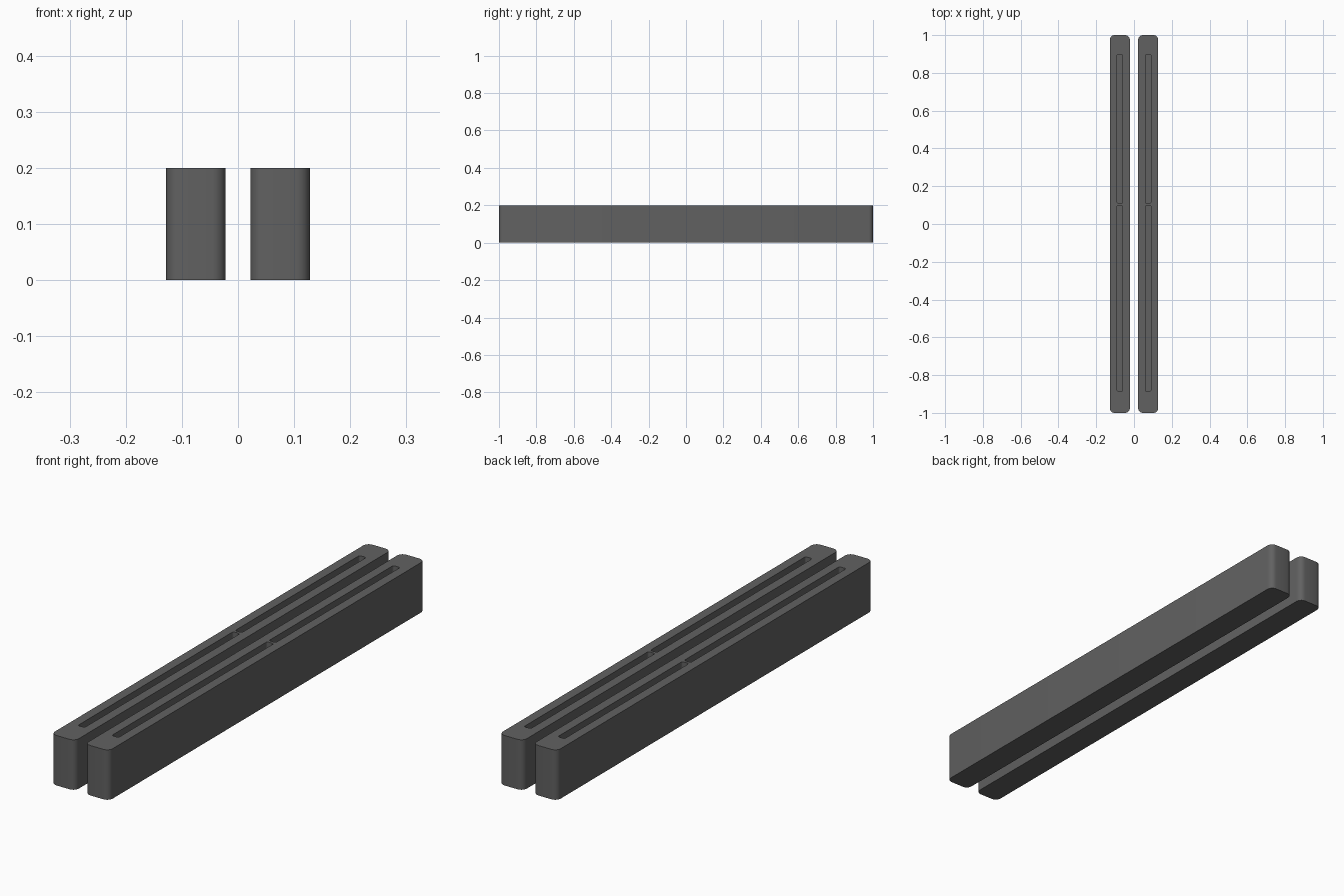
import bpy, bmesh, math

if "Cube" in bpy.data.objects:
    bpy.data.objects.remove(bpy.data.objects["Cube"])

mat = bpy.data.materials.new("dark_grey")
mat.diffuse_color = (0.12, 0.12, 0.12, 1)
mat.use_nodes = True
mat.node_tree.nodes["Principled BSDF"].inputs["Base Color"].default_value = mat.diffuse_color


def rounded_block(name, x0, x1, y0, y1, z0, z1, r, seg):
    """Upright block with rounded vertical edges."""
    corners = [(x1 - r, y1 - r, 0), (x0 + r, y1 - r, 90),
               (x0 + r, y0 + r, 180), (x1 - r, y0 + r, 270)]
    bm = bmesh.new()
    ring = []
    for cx, cy, start in corners:
        for i in range(seg + 1):
            a = math.radians(start + 90 * i / seg)
            ring.append(bm.verts.new((cx + r * math.cos(a), cy + r * math.sin(a), z0)))
    base = bm.faces.new(ring)
    top = bmesh.ops.extrude_face_region(bm, geom=[base])["geom"]
    bmesh.ops.translate(bm, vec=(0, 0, z1 - z0),
                        verts=[g for g in top if isinstance(g, bmesh.types.BMVert)])
    bmesh.ops.recalc_face_normals(bm, faces=bm.faces)
    mesh = bpy.data.meshes.new(name)
    bm.to_mesh(mesh)
    bm.free()
    mesh.materials.append(mat)
    obj = bpy.data.objects.new(name, mesh)
    bpy.context.collection.objects.link(obj)
    return obj


for side, cx in (("left", -0.075), ("right", 0.075)):
    # Long bar with rounded ends
    bar = rounded_block(side + "_bar", cx - 0.053, cx + 0.053, -1, 1, 0, 0.2, 0.024, 5)

    # Two blind slots in the top, split by a thin web
    for label, y0, y1 in (("front", -0.885, 0.098), ("back", 0.11, 0.897)):
        cutter = rounded_block(f"{side}_{label}_slot_cutter", cx - 0.015, cx + 0.015,
                               y0, y1, 0.1, 0.25, 0.007, 4)
        mod = bar.modifiers.new(label + "_slot", "BOOLEAN")
        mod.operation = "DIFFERENCE"
        mod.solver = "EXACT"
        mod.object = cutter
        bpy.context.view_layer.objects.active = bar
        bpy.ops.object.modifier_apply(modifier=mod.name)
        bpy.data.objects.remove(cutter)

    # Smooth the rounded corners, keep the rims crisp
    bpy.ops.object.select_all(action="DESELECT")
    bar.select_set(True)
    bpy.context.view_layer.objects.active = bar
    bpy.ops.object.shade_smooth_by_angle(angle=math.radians(35))
